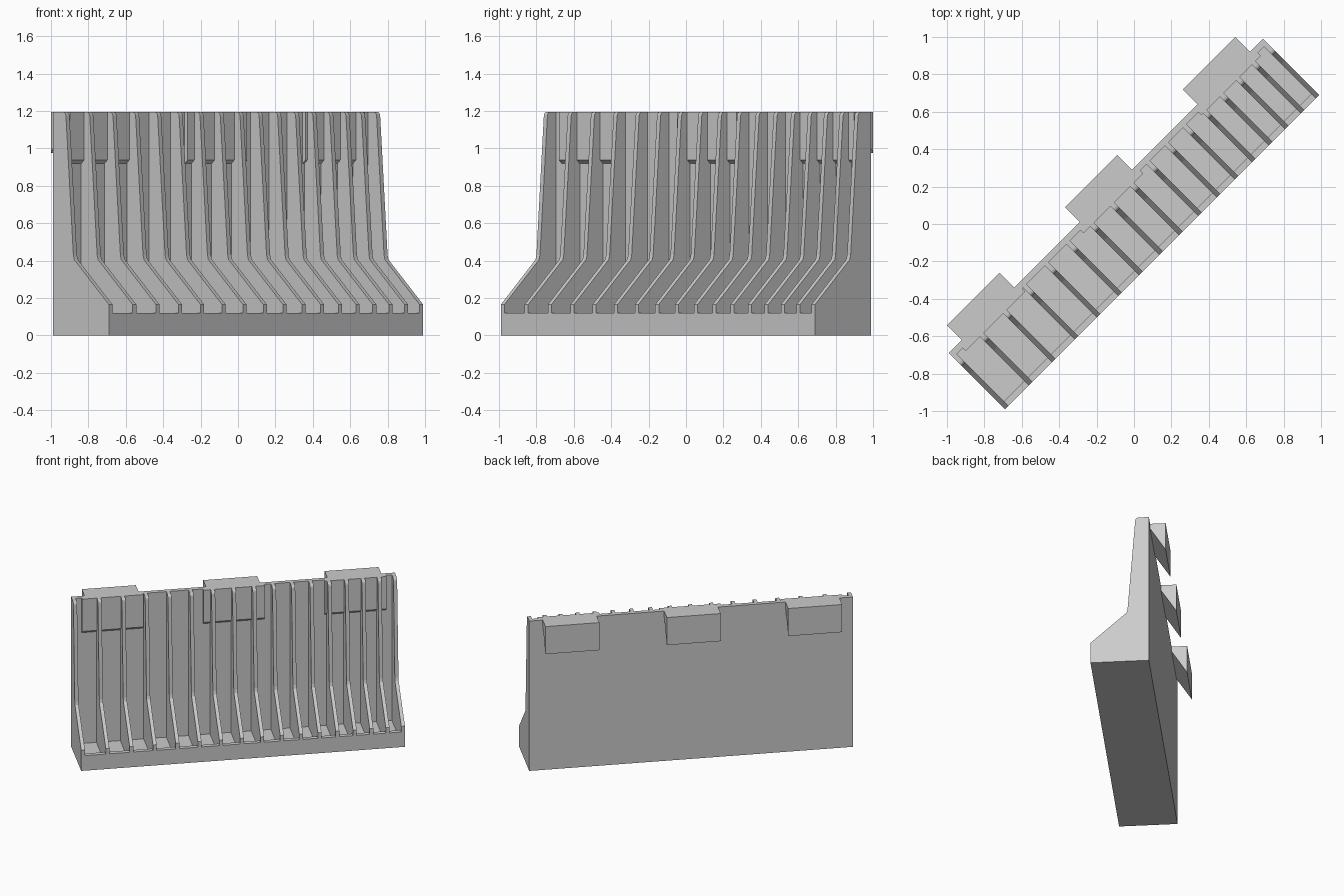
import bpy, bmesh, math
from mathutils import Matrix

if "Cube" in bpy.data.objects:
    bpy.data.objects.remove(bpy.data.objects["Cube"])

# Overall sizes in the rack's own frame: x along the length, y to the back
HALF = 1.188          # half length
FRONT, BACK = -0.212, 0.212
T = 0.034             # shell thickness
RIB = 0.027           # divider thickness
TOP = 1.195
LIP = 0.12            # front lip height
TURN = Matrix.Rotation(math.radians(45), 4, 'Z')

grey = bpy.data.materials.new("light_grey")
grey.diffuse_color = (0.6, 0.6, 0.6, 1)
grey.use_nodes = True
grey.node_tree.nodes["Principled BSDF"].inputs["Base Color"].default_value = grey.diffuse_color


def extrude(name, profile, x0, x1):
    """Extrude a (y, z) profile along x, then turn it onto the diagonal."""
    bm = bmesh.new()
    a = [bm.verts.new((x0, y, z)) for y, z in profile]
    b = [bm.verts.new((x1, y, z)) for y, z in profile]
    n = len(profile)
    bm.faces.new(a)
    bm.faces.new(b[::-1])
    for i in range(n):
        j = (i + 1) % n
        bm.faces.new((a[j], a[i], b[i], b[j]))
    bmesh.ops.recalc_face_normals(bm, faces=bm.faces)
    bm.transform(TURN)
    mesh = bpy.data.meshes.new(name)
    bm.to_mesh(mesh)
    bm.free()
    mesh.materials.append(grey)
    ob = bpy.data.objects.new(name, mesh)
    bpy.context.collection.objects.link(ob)
    return ob


# Tray: front lip, floor and back wall in one section
extrude("tray_and_back_wall", [
    (FRONT, 0), (BACK, 0), (BACK, TOP), (BACK - T, TOP),
    (BACK - T, T), (FRONT + T, T), (FRONT + T, LIP), (FRONT, LIP)],
    -HALF + RIB, HALF - RIB)

# Front edge shared by all dividers, from the top down, with a rounded top corner
r = 0.022
edge = [(0.113 + r * (1 - math.sin(t)), TOP - r * (1 - math.cos(t)))
        for t in (0, math.pi / 6, math.pi / 3, math.pi / 2)]
edge += [(0.057, 0.43), (0.05, 0.405), (FRONT, 0.165)]

# End panels close the tray on both sides
end = [(BACK, 0), (BACK, TOP)] + edge + [(FRONT, 0)]
extrude("end_panel_left", end, -HALF, -HALF + RIB)
extrude("end_panel_right", end, HALF - RIB, HALF)

# Inner dividers: slots get steadily narrower towards the right
inner = [(BACK - T, T), (BACK - T, TOP)] + edge + [
    (FRONT, LIP), (FRONT + T, LIP), (FRONT + T, T)]
slots = 16
total = 2 * HALF - RIB
first = 0.18
last = 2 * total / slots - first
x = -HALF
for i in range(slots - 1):
    x += first + (last - first) * i / (slots - 1)
    extrude(f"divider_{i + 1}", inner, x, x + RIB)

# Rear hooks with slanted undersides, and backing plates inside the wall
for i, c in enumerate((-0.891, 0, 0.891)):
    extrude(f"rear_hook_{i + 1}", [
        (BACK, TOP), (0.325, TOP), (0.325, 0.975), (BACK, 1.155)],
        c - 0.198, c + 0.198)
    extrude(f"backing_plate_{i + 1}", [
        (BACK - T, TOP), (0.156, TOP), (0.156, 0.938), (BACK - T, 0.918)],
        c - 0.225, c + 0.225)
